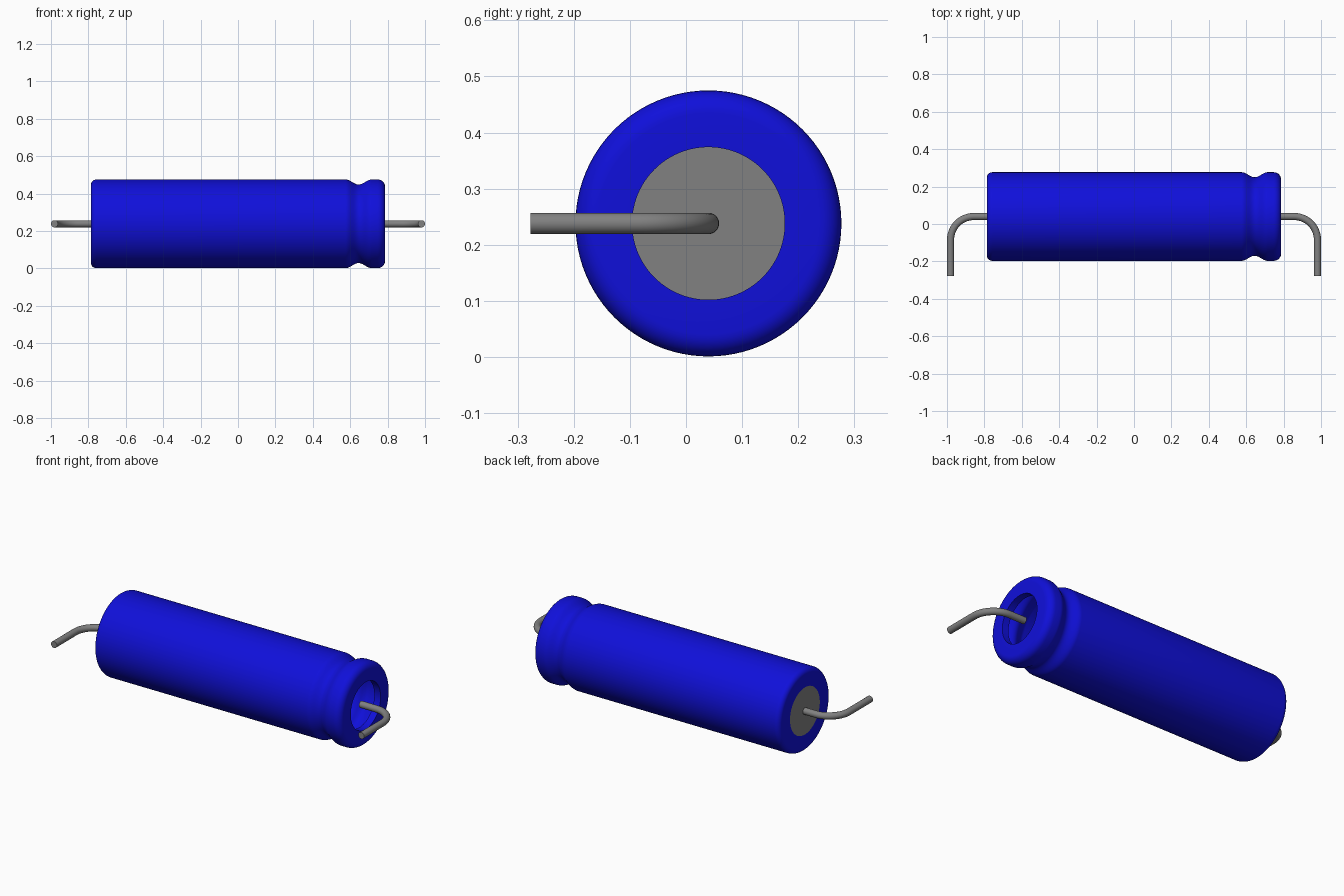
import bpy, bmesh, math
from mathutils import Vector, Matrix

cube = bpy.data.objects.get("Cube")
if cube:
    bpy.data.objects.remove(cube, do_unlink=True)

CY, CZ = 0.04, 0.238      # body axis
R, HOLE = 0.237, 0.136    # can radius, end opening radius
END = 0.787               # half length of the can
WIRE = 0.019              # lead radius


def material(name, rgb):
    m = bpy.data.materials.new(name)
    m.use_nodes = True
    m.diffuse_color = (*rgb, 1)
    m.node_tree.nodes["Principled BSDF"].inputs["Base Color"].default_value = (*rgb, 1)
    return m


blue = material("blue sleeve", (0.005, 0.005, 0.70))
grey = material("grey metal", (0.22, 0.22, 0.22))


def finish(name, bm, mat):
    bmesh.ops.recalc_face_normals(bm, faces=bm.faces[:])
    me = bpy.data.meshes.new(name)
    bm.to_mesh(me)
    bm.free()
    me.materials.append(mat)
    ob = bpy.data.objects.new(name, me)
    bpy.context.collection.objects.link(ob)
    bpy.ops.object.select_all(action='DESELECT')
    ob.select_set(True)
    bpy.context.view_layer.objects.active = ob
    bpy.ops.object.shade_smooth_by_angle(angle=math.radians(35))
    return ob


def corner(cx, cr, rad, a0, a1, n=7):
    """Rounded corner of the profile as (x, radius) points."""
    angles = [math.radians(a0 + (a1 - a0) * i / n) for i in range(n + 1)]
    return [(cx + rad * math.cos(a), cr + rad * math.sin(a)) for a in angles]


# Can: a hollow revolved shell with rounded ends and a crimp groove
fl, fr = 0.03, 0.04
groove_x, groove_w, groove_d = 0.645, 0.07, 0.027
profile = [(-END, HOLE)] + corner(-END + fl, R - fl, fl, 180, 90)
for i in range(21):
    t = -1 + i / 10
    profile.append((groove_x + groove_w * t,
                    R - groove_d * (1 + math.cos(math.pi * t)) / 2))
profile += corner(END - fr, R - fr, fr, 90, 0)
profile += [(END, HOLE), (END - 0.04, HOLE)]   # lip turned into the open end

bm = bmesh.new()
verts = [bm.verts.new((x, CY, CZ + r)) for x, r in profile]
edges = [bm.edges.new(pair) for pair in zip(verts, verts[1:])]
bmesh.ops.spin(bm, geom=verts + edges, cent=(0, CY, CZ), axis=(1, 0, 0),
               angle=math.tau, steps=96, use_merge=True)
bmesh.ops.remove_doubles(bm, verts=bm.verts[:], dist=1e-5)
finish("can_body", bm, blue)

# Metal disc closing the left-hand end
bm = bmesh.new()
bmesh.ops.create_circle(bm, cap_ends=True, segments=96, radius=HOLE,
                        matrix=Matrix.Translation((-END, CY, CZ)) @ Matrix.Rotation(-math.pi / 2, 4, 'Y'))
finish("end_disc", bm, grey)


# Bent wire leads: straight out, quarter bend, then forward
def lead(name, side):
    bend, leg_x, tip_y, n = 0.125, 1 - WIRE, -0.277, 14
    path = [(END - 0.03, CY, 0, 1)]            # x, y, frame cosine parts
    path[0] = (END - 0.03, CY, 0.0)
    for i in range(n + 1):
        a = math.pi / 2 * i / n
        path.append((leg_x - bend + bend * math.sin(a), CY - bend + bend * math.cos(a), a))
    path.append((leg_x, tip_y, math.pi / 2))
    bm = bmesh.new()
    rings = []
    for x, y, a in path:
        ring = []
        for k in range(24):
            t = math.tau * k / 24
            out = Vector((math.sin(a), math.cos(a), 0)) * math.cos(t) + Vector((0, 0, math.sin(t)))
            p = Vector((x, y, CZ)) + out * WIRE
            ring.append(bm.verts.new((side * p.x, p.y, p.z)))
        rings.append(ring)
    for r0, r1 in zip(rings, rings[1:]):
        for k in range(24):
            j = (k + 1) % 24
            bm.faces.new((r0[k], r0[j], r1[j], r1[k]))
    bm.faces.new(rings[0])
    bm.faces.new(rings[-1])
    finish(name, bm, grey)


lead("left_lead", 1)
lead("right_lead", -1)
